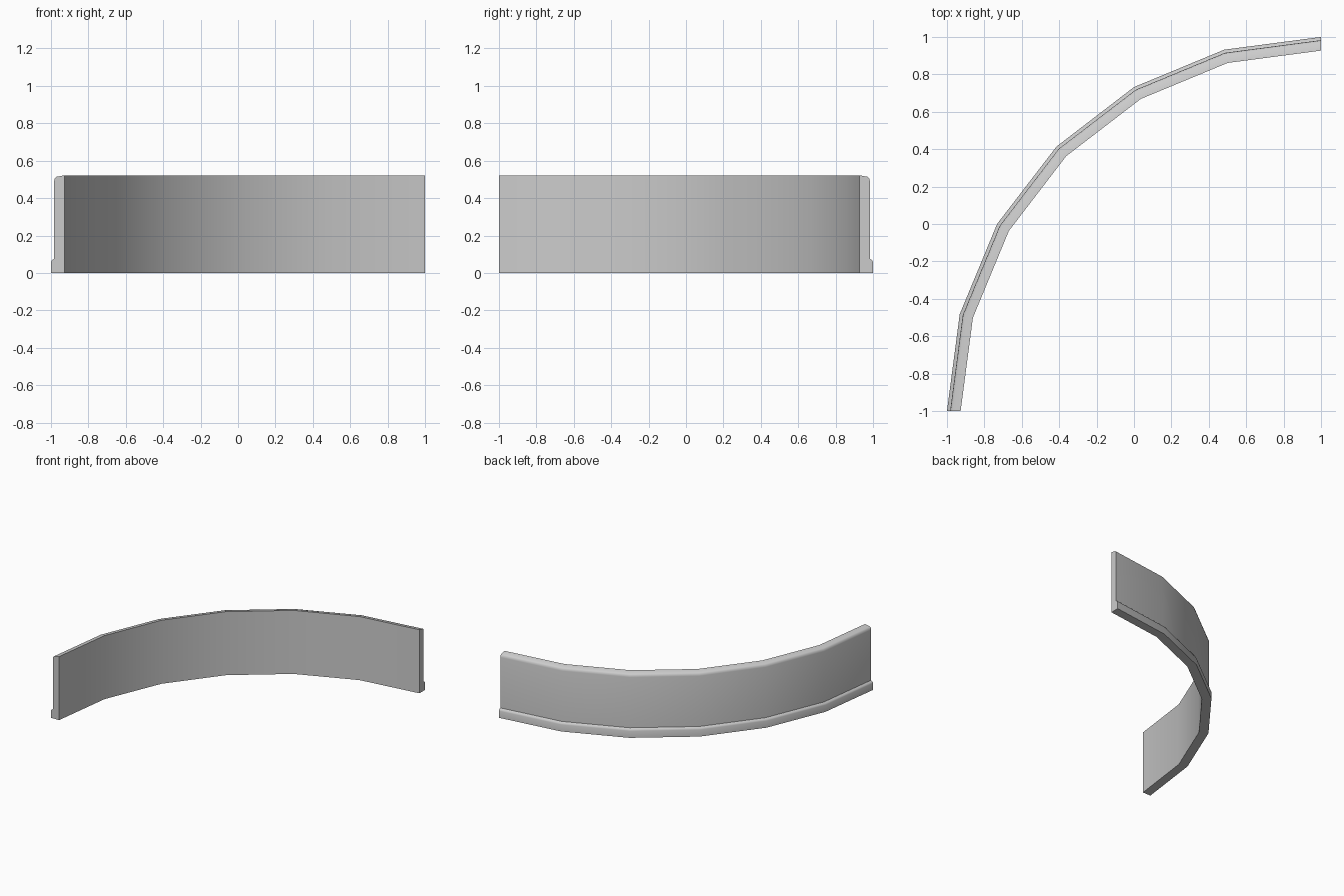
import bpy, bmesh, math

if "Cube" in bpy.data.objects:
    bpy.data.objects.remove(bpy.data.objects["Cube"], do_unlink=True)

# One plain grey material
grey = bpy.data.materials.new("plain grey")
grey.use_nodes = True
color = (0.6, 0.6, 0.6, 1.0)
grey.diffuse_color = color
grey.node_tree.nodes["Principled BSDF"].inputs["Base Color"].default_value = color

# Wall cross-section as (radius, height): base lip, flat wall, rounded top
profile = [(1.927, 0), (2, 0), (2, 0.056), (1.996, 0.067), (1.983, 0.075),
           (1.983, 0.49), (1.98, 0.505), (1.97, 0.514), (1.927, 0.522)]
SEGMENTS = 6
CENTRE = (1, -1)

# Sweep the cross-section through a quarter circle
bm = bmesh.new()
rings = []
for i in range(SEGMENTS + 1):
    a = math.pi / 2 * i / SEGMENTS
    rings.append([bm.verts.new((CENTRE[0] - r * math.cos(a),
                                CENTRE[1] + r * math.sin(a), z))
                  for r, z in profile])
count = len(profile)
for near, far in zip(rings, rings[1:]):
    for j in range(count):
        k = (j + 1) % count
        bm.faces.new((near[j], near[k], far[k], far[j]))

# Close both ends
bm.faces.new(rings[0])
bm.faces.new(rings[-1])
bmesh.ops.recalc_face_normals(bm, faces=bm.faces)

mesh = bpy.data.meshes.new("curved_wall")
bm.to_mesh(mesh)
bm.free()
mesh.materials.append(grey)
wall = bpy.data.objects.new("curved_wall", mesh)
bpy.context.collection.objects.link(wall)

# Smooth along the curve, crisp at the corners
bpy.ops.object.select_all(action='DESELECT')
wall.select_set(True)
bpy.context.view_layer.objects.active = wall
bpy.ops.object.shade_smooth_by_angle(angle=math.radians(50))
